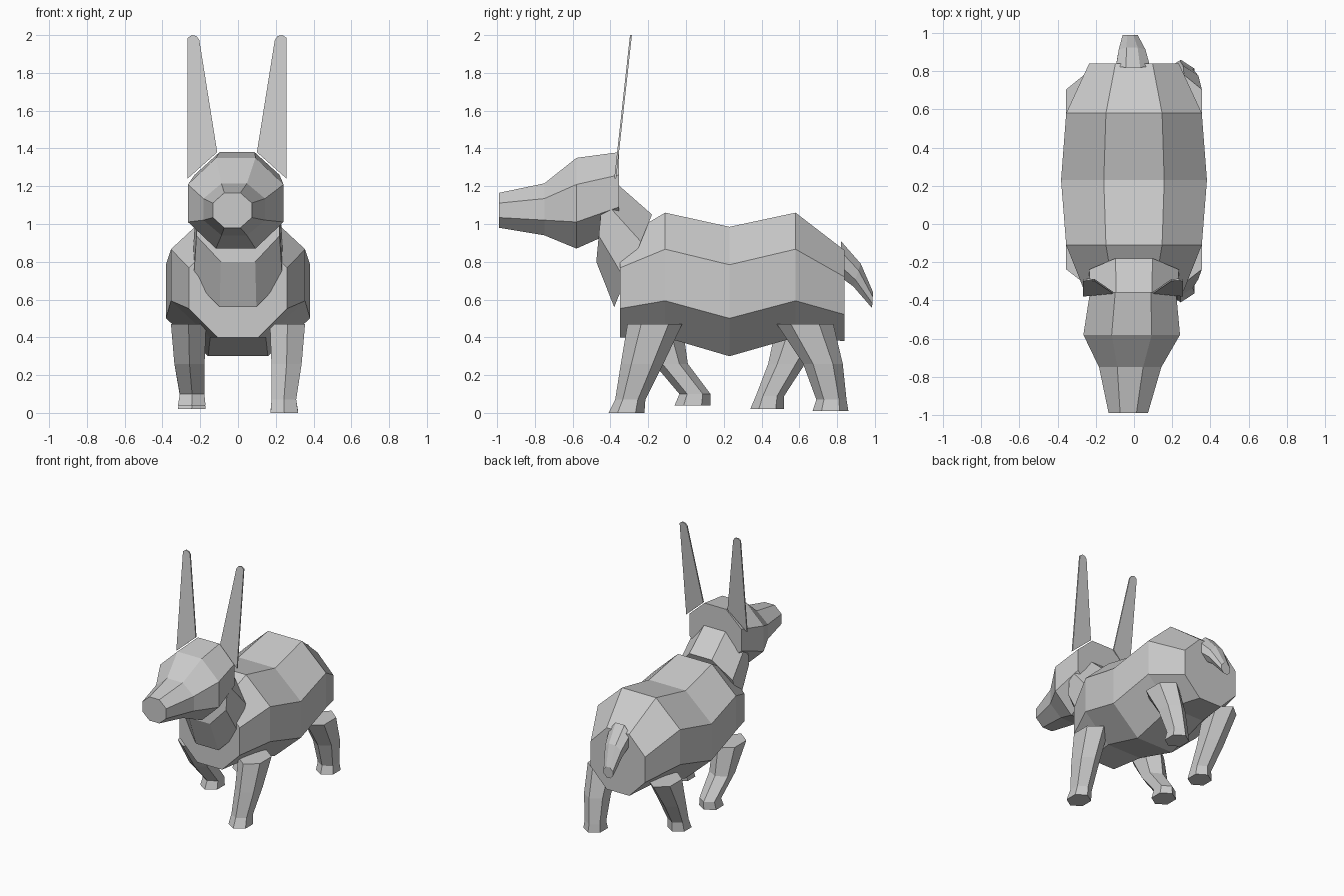
import bpy
import bmesh
from mathutils import Vector

if "Cube" in bpy.data.objects:
    bpy.data.objects.remove(bpy.data.objects["Cube"])

grey = bpy.data.materials.new("plain_grey")
grey.use_nodes = True
grey.diffuse_color = (0.6, 0.6, 0.6, 1)
grey.node_tree.nodes["Principled BSDF"].inputs["Base Color"].default_value = (0.6, 0.6, 0.6, 1)


def loft(name, rings):
    """Skin a closed, flat-shaded tube through rings of equal point count."""
    bm = bmesh.new()
    loops = [[bm.verts.new(p) for p in ring] for ring in rings]
    count = len(loops[0])
    for a, b in zip(loops, loops[1:]):
        for i in range(count):
            j = (i + 1) % count
            bm.faces.new((a[i], a[j], b[j], b[i]))
    bm.faces.new(loops[0])
    bm.faces.new(loops[-1])
    bmesh.ops.recalc_face_normals(bm, faces=bm.faces)
    mesh = bpy.data.meshes.new(name)
    bm.to_mesh(mesh)
    bm.free()
    mesh.materials.append(grey)
    obj = bpy.data.objects.new(name, mesh)
    bpy.context.collection.objects.link(obj)
    return obj


def octagon(cx, half, top, bottom):
    """Octagon spanning two (y, z) points, with the given half width."""
    t, b = Vector((cx, *top)), Vector((cx, *bottom))
    flat, cut = half * 0.414, 0.293
    outline = [(flat, 0), (half, cut), (half, 1 - cut), (flat, 1)]
    outline += [(-x, f) for x, f in reversed(outline)]
    return [t.lerp(b, f) + Vector((x, 0, 0)) for x, f in outline]


def hexagon(cx, half, front, back, z):
    """Level hexagon with a point at the front and the back."""
    outline = [(0, 0), (1, 0.25), (1, 0.75), (0, 1), (-1, 0.75), (-1, 0.25)]
    return [(cx + half * x, front + (back - front) * f, z) for x, f in outline]


# Torso, sagging in the middle: y, half width, top, bottom
torso = [(-0.35, 0.26, 0.92, 0.40), (-0.11, 0.355, 1.06, 0.40),
         (0.23, 0.382, 0.985, 0.30), (0.58, 0.355, 1.06, 0.40),
         (0.84, 0.235, 0.86, 0.38)]
loft("torso", [octagon(0, w, (y, t), (y, b)) for y, w, t, b in torso])

# Neck
loft("neck", [octagon(0, 0.22, (-0.43, 1.27), (-0.475, 0.80)),
              octagon(0, 0.235, (-0.18, 1.05), (-0.38, 0.56))])

# Head and muzzle, turned very slightly: y, centre x, half width, top, bottom
head = [(-0.99, -0.03, 0.103, 1.165, 0.98), (-0.75, -0.02, 0.163, 1.215, 0.94),
        (-0.58, -0.012, 0.253, 1.35, 0.87), (-0.355, -0.005, 0.225, 1.38, 0.97)]
loft("head", [octagon(cx, w, (y, t), (y, b)) for y, cx, w, t, b in head])

# Ears: thin leaning blades
blade = [(0.262, 1.24), (0.105, 1.38), (0.20, 1.975), (0.215, 1.995),
         (0.24, 2.0), (0.262, 1.985)]
for side, label in ((1, "left"), (-1, "right")):
    lean = [(side * x - 0.005, -0.375 + (z - 1.24) * 0.11, z) for x, z in blade]
    loft(label + "_ear", [[(x, y + d, z) for x, y, z in lean] for d in (-0.005, 0.005)])

# Tail, arching down behind the rump
loft("tail", [octagon(-0.005, 0.09, (0.82, 0.91), (0.83, 0.71)),
              octagon(-0.01, 0.07, (0.925, 0.79), (0.885, 0.67)),
              octagon(-0.02, 0.04, (0.99, 0.64), (0.985, 0.555))])

# Legs in mid stride: side, then front y, back y, z from hip to sole
legs = {
    "front_left_leg": (1, [(-0.31, -0.02, 0.47), (-0.345, -0.12, 0.26),
                           (-0.375, -0.215, 0.07), (-0.41, -0.22, 0.0)]),
    "front_right_leg": (-1, [(-0.31, -0.02, 0.47), (-0.17, 0.01, 0.26),
                             (-0.035, 0.13, 0.10), (-0.06, 0.13, 0.04)]),
    "back_left_leg": (1, [(0.48, 0.78, 0.47), (0.62, 0.83, 0.26),
                          (0.69, 0.85, 0.07), (0.67, 0.86, 0.01)]),
    "back_right_leg": (-1, [(0.48, 0.78, 0.47), (0.435, 0.63, 0.26),
                            (0.37, 0.52, 0.09), (0.34, 0.52, 0.02)]),
}
spans = [(0.262, 0.093), (0.257, 0.08), (0.243, 0.065), (0.245, 0.073)]
for name, (side, levels) in legs.items():
    loft(name, [hexagon(side * cx, w, f, b, z)
                for (cx, w), (f, b, z) in zip(spans, levels)])
